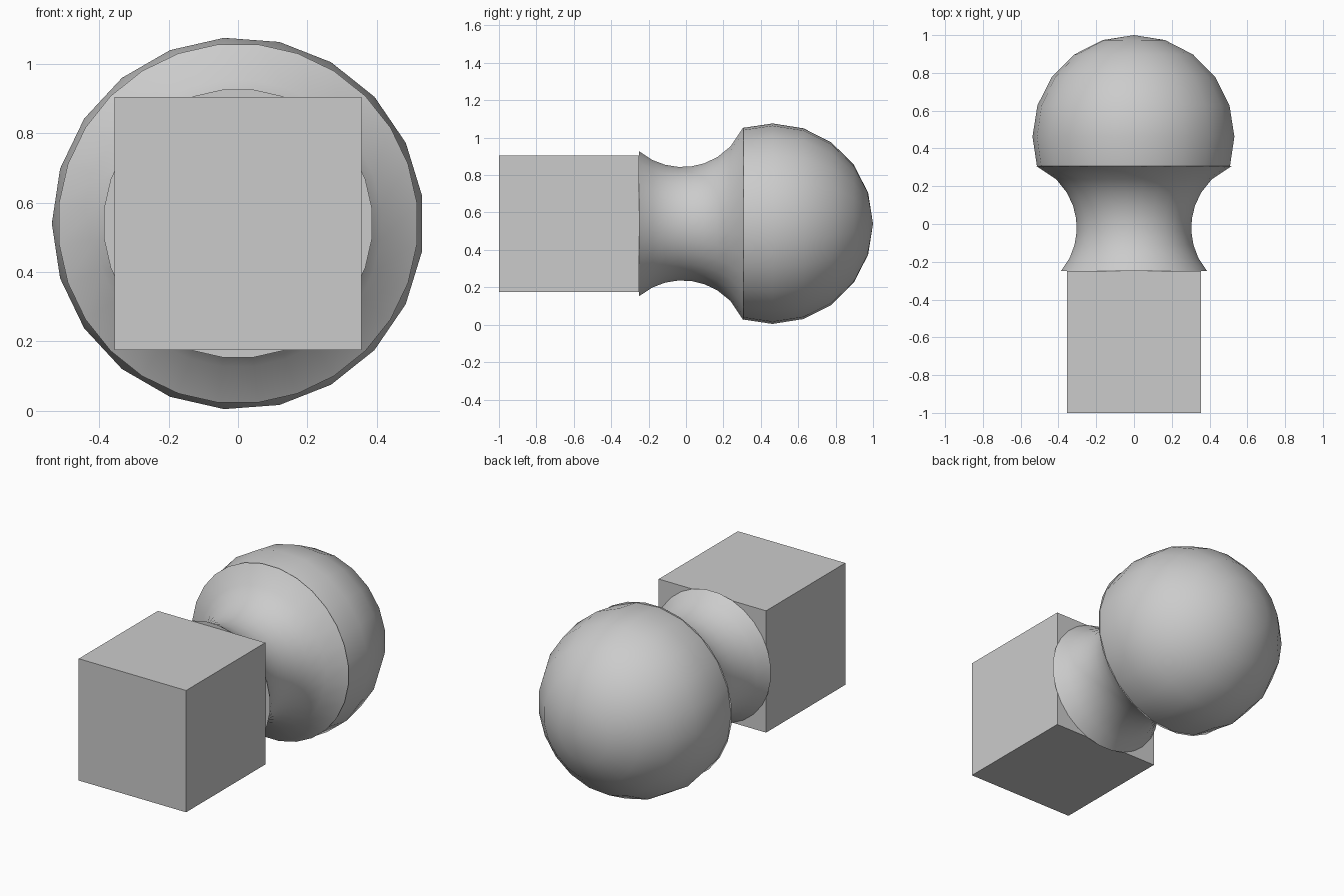
import bpy, bmesh, math
from mathutils import Vector

cube = bpy.data.objects.get("Cube")
if cube:
    bpy.data.objects.remove(cube, do_unlink=True)

AXIS_Z = 0.54

# Single plain grey
GREY = (0.6, 0.6, 0.6, 1.0)
grey = bpy.data.materials.new("light_grey")
grey.use_nodes = True
grey.diffuse_color = GREY
for node in grey.node_tree.nodes:
    if node.type == 'BSDF_PRINCIPLED':
        node.inputs["Base Color"].default_value = GREY


def finish(name, bm):
    """Turn a bmesh into a shaded, coloured object."""
    bmesh.ops.recalc_face_normals(bm, faces=bm.faces)
    for f in bm.faces:
        f.smooth = True
    mesh = bpy.data.meshes.new(name)
    bm.to_mesh(mesh)
    bm.free()
    mesh.set_sharp_from_angle(angle=math.radians(35))
    mesh.materials.append(grey)
    obj = bpy.data.objects.new(name, mesh)
    bpy.context.collection.objects.link(obj)
    return obj


def lathe(name, profile, sides, start):
    """Revolve (y, radius) points about the long axis and close both ends."""
    bm = bmesh.new()
    rings = []
    for y, r in profile:
        count = sides if r > 0.001 else 1
        rings.append([bm.verts.new((r * math.cos(start + math.tau * k / sides), y,
                                    AXIS_Z + r * math.sin(start + math.tau * k / sides)))
                      for k in range(count)])
    for a, b in zip(rings, rings[1:]):
        for k in range(sides):
            n = (k + 1) % sides
            if len(b) == 1:
                bm.faces.new((a[k], a[n], b[0]))
            else:
                bm.faces.new((a[k], a[n], b[n], b[k]))
    for ring in (rings[0], rings[-1]):
        if len(ring) > 1:
            bm.faces.new(ring)
    return finish(name, bm)


# Ball: sphere with its front cut flat where it meets the neck
BALL_Y, BALL_R, RIM_Y = 0.4625, 0.5375, 0.307
ball = [(RIM_Y, 0.514)]
for i in range(6):
    a = math.radians(18 * i)
    ball.append((BALL_Y + BALL_R * math.sin(a), BALL_R * math.cos(a)))
lathe("ball", ball, 21, math.pi)

# Neck: concave arc flaring from the block to the ball rim
ARC_Y, ARC_R, WAIST = -0.02, 0.356, 0.305
neck = []
STEPS = 8
for i in range(STEPS + 1):
    y = -0.25 + (RIM_Y + 0.25) * i / STEPS
    neck.append((y, WAIST + ARC_R - math.sqrt(ARC_R ** 2 - (y - ARC_Y) ** 2)))
lathe("neck", neck, 28, math.pi / 28)

# Block: plain box stem
bm = bmesh.new()
bmesh.ops.create_cube(bm, size=1)
bmesh.ops.scale(bm, vec=Vector((0.712, 0.75, 0.73)), verts=bm.verts)
bmesh.ops.translate(bm, vec=Vector((0, -0.625, AXIS_Z)), verts=bm.verts)
finish("block", bm)
